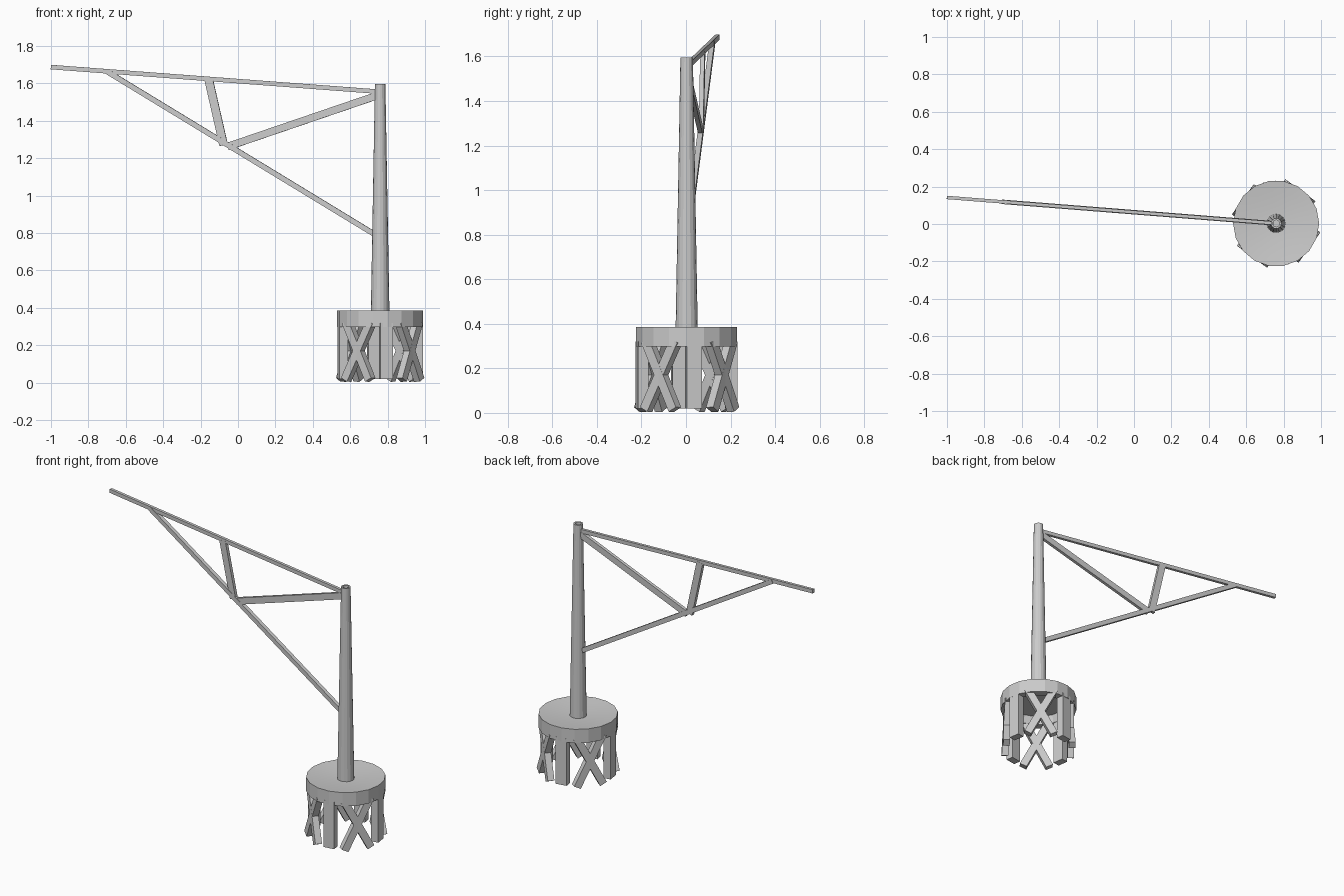
import bpy, bmesh, math
from mathutils import Vector

if "Cube" in bpy.data.objects:
    bpy.data.objects.remove(bpy.data.objects["Cube"])

CX, CY = 0.76, 0.003   # mast axis
YAW = 9.0              # rotation of the base frame, degrees


def add_object(name, bm, smooth=True):
    bmesh.ops.recalc_face_normals(bm, faces=bm.faces)
    me = bpy.data.meshes.new(name)
    bm.to_mesh(me)
    bm.free()
    ob = bpy.data.objects.new(name, me)
    bpy.context.collection.objects.link(ob)
    if smooth:
        bpy.ops.object.select_all(action='DESELECT')
        ob.select_set(True)
        bpy.context.view_layer.objects.active = ob
        bpy.ops.object.shade_smooth_by_angle(angle=math.radians(18))
    return ob


def lathe(name, profile, sides, closed=False):
    """Turn an (r, z) profile around the mast axis."""
    bm = bmesh.new()
    rings = []
    for r, z in profile:
        if r == 0:
            rings.append([bm.verts.new((CX, CY, z))] * sides)
        else:
            rings.append([bm.verts.new((CX + r * math.cos(2 * math.pi * i / sides),
                                        CY + r * math.sin(2 * math.pi * i / sides), z))
                          for i in range(sides)])
    pairs = list(zip(rings, rings[1:]))
    if closed:
        pairs.append((rings[-1], rings[0]))
    for a, b in pairs:
        for i in range(sides):
            j = (i + 1) % sides
            bm.faces.new(list(dict.fromkeys((a[i], a[j], b[j], b[i]))))
    return add_object(name, bm)


def beam(name, p, q, width, depth, normal):
    """Box bar from p to q; depth runs along normal, width across it."""
    p, q, n = Vector(p), Vector(q), Vector(normal)
    axis = (q - p).normalized()
    n = (n - axis * n.dot(axis)).normalized()
    w = axis.cross(n)
    bm = bmesh.new()
    ends = [[bm.verts.new(c + w * (sw * width / 2) + n * (sn * depth / 2))
             for sw, sn in ((-1, -1), (1, -1), (1, 1), (-1, 1))] for c in (p, q)]
    bm.faces.new(ends[0])
    bm.faces.new(ends[1])
    for i in range(4):
        j = (i + 1) % 4
        bm.faces.new((ends[0][i], ends[0][j], ends[1][j], ends[1][i]))
    return add_object(name, bm, smooth=False)


# Base cap: dished on top, hollow underneath
lathe("base_cap", [(0, 0.37), (0.09, 0.373), (0.175, 0.38), (0.23, 0.386),
                   (0.23, 0.298), (0.18, 0.298), (0.17, 0.35), (0, 0.35)], 18)

# Tapered mast with an open top
lathe("mast", [(0, 0.36), (0.05, 0.36), (0.028, 1.596), (0.018, 1.596),
               (0.018, 1.54), (0, 1.54)], 16)


def base_point(angle, d, t, z):
    """Point at distance d outward and t sideways on the given side of the base."""
    c, s = math.cos(angle), math.sin(angle)
    return (CX + d * c - t * s, CY + d * s + t * c, z)


# Base frame: four posts with a cross brace between each pair
for k in range(4):
    a = math.radians(YAW + 90 * k)
    out = (math.cos(a), math.sin(a), 0)
    beam(f"base_post_{k}", base_point(a, 0.203, 0, 0.02),
         base_point(a, 0.203, 0, 0.32), 0.07, 0.046, out)
    a += math.radians(45)
    out = (math.cos(a), math.sin(a), 0)
    for side in (-1, 1):
        beam(f"base_cross_{k}_{'left' if side < 0 else 'right'}",
             base_point(a, 0.2, 0.08 * side, 0.015),
             base_point(a, 0.19, -0.08 * side, 0.325), 0.045, 0.04, out)


# Boom truss, in a vertical plane through the mast axis
SLOPE = 0.0789
PLANE_NORMAL = (SLOPE, 1, 0)


def boom_point(x, z):
    return (x, CY + SLOPE * (CX - x), z)


for name, p, q, w, d in (
        ("boom_top_bar", (-1.0, 1.687), (0.745, 1.556), 0.024, 0.018),
        ("boom_lower_brace", (-0.70, 1.663), (0.74, 0.787), 0.028, 0.024),
        ("boom_short_strut", (-0.157, 1.622), (-0.077, 1.27), 0.045, 0.02),
        ("boom_long_strut", (-0.055, 1.262), (0.745, 1.535), 0.04, 0.02)):
    beam(name, boom_point(*p), boom_point(*q), w, d, PLANE_NORMAL)
